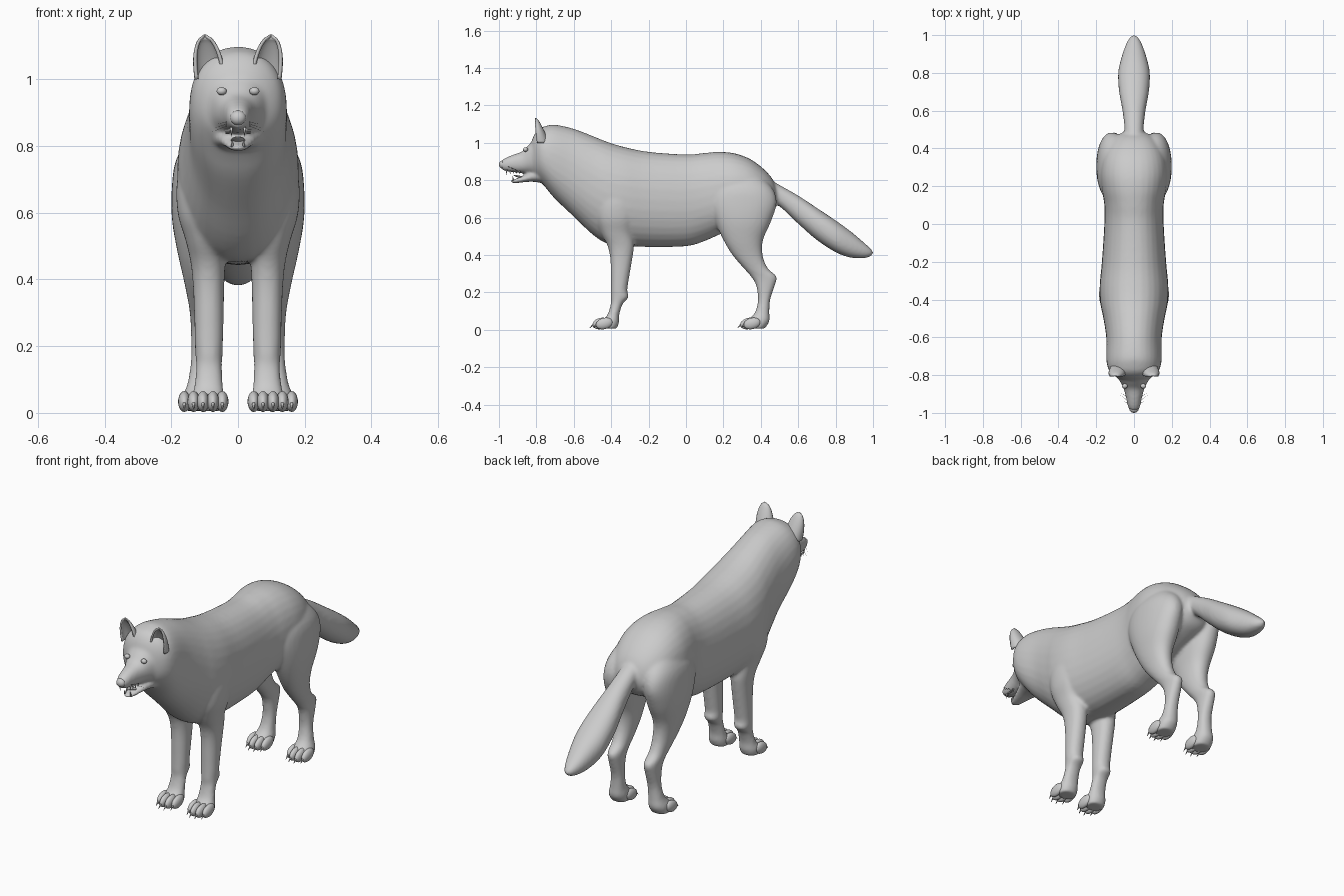
import bpy, bmesh, math
from mathutils import Matrix, Vector

if "Cube" in bpy.data.objects:
    bpy.data.objects.remove(bpy.data.objects["Cube"])

def finish(name, bm, smooth=True):
    bmesh.ops.recalc_face_normals(bm, faces=bm.faces)
    me = bpy.data.meshes.new(name)
    bm.to_mesh(me)
    bm.free()
    for p in me.polygons:
        p.use_smooth = smooth
    ob = bpy.data.objects.new(name, me)
    bpy.context.collection.objects.link(ob)
    return ob

def spline_rows(rows, steps=4):
    """Catmull-Rom interpolation of profile rows."""
    out = []
    for i in range(len(rows) - 1):
        p0, p1 = rows[max(i - 1, 0)], rows[i]
        p2, p3 = rows[i + 1], rows[min(i + 2, len(rows) - 1)]
        for s in range(steps):
            t = s / steps
            out.append([0.5 * (2 * b + (c - a) * t + (2 * a - 5 * b + 4 * c - d) * t * t
                               + (3 * b - a - 3 * c + d) * t ** 3)
                        for a, b, c, d in zip(p0, p1, p2, p3)])
    return out + [list(rows[-1])]

def loft(bm, rows, upright=False, side=1, power=2.2, n=32):
    """Rows: (position, low, high, centre x, half width); upright = stacked along z."""
    rings = []
    for pos, lo, hi, xc, rx in spline_rows(rows):
        ring = []
        for k in range(n):
            a = 2 * math.pi * k / n
            c, s = math.cos(a), math.sin(a)
            x = side * (xc + rx * math.copysign(abs(c) ** (2 / power), c))
            v = (lo + hi) / 2 + (hi - lo) / 2 * math.copysign(abs(s) ** (2 / power), s)
            ring.append(bm.verts.new((x, v, pos) if upright else (x, pos, v)))
        rings.append(ring)
    for r, q in zip(rings, rings[1:]):
        for k in range(n):
            bm.faces.new((r[k], r[(k + 1) % n], q[(k + 1) % n], q[k]))
    bm.faces.new(rings[0])
    bm.faces.new(rings[-1])

def blob(bm, loc, size, rot=0.0):
    bmesh.ops.create_uvsphere(bm, u_segments=20, v_segments=12, radius=1, matrix=Matrix.Translation(loc)
                              @ Matrix.Rotation(rot, 4, 'X') @ Matrix.Diagonal((*size, 1)))

def spike(bm, start, end, r, seg=8):
    a, b = Vector(start), Vector(end)
    m = Matrix.Translation((a + b) / 2) @ (b - a).to_track_quat('Z', 'Y').to_matrix().to_4x4()
    bmesh.ops.create_cone(bm, cap_ends=True, segments=seg, radius1=r, radius2=r * 0.1,
                          depth=(b - a).length, matrix=m)

def centred(rows):
    return [(y, lo, hi, 0, w) for y, lo, hi, w in rows]

# Profiles: y, bottom, top, half width
torso = centred([
    (-.825, .84, 1.01, .065), (-.81, .82, 1.045, .095), (-.785, .80, 1.075, .125),
    (-.75, .76, 1.09, .142), (-.70, .70, 1.097, .147), (-.60, .605, 1.075, .147),
    (-.50, .51, 1.037, .162), (-.42, .46, 1.005, .178), (-.33, .45, .978, .182),
    (-.20, .443, .952, .17), (0, .447, .938, .157), (.10, .475, .946, .157),
    (.18, .51, .952, .17), (.26, .54, .944, .178), (.34, .57, .915, .168),
    (.41, .60, .865, .14), (.46, .63, .81, .10), (.487, .67, .75, .055)])
muzzle = centred([
    (-.78, .82, 1.04, .10), (-.815, .825, 1.015, .085), (-.845, .835, .985, .068),
    (-.875, .838, .955, .054), (-.92, .842, .938, .042), (-.96, .848, .922, .034),
    (-.985, .856, .907, .024)])
jaw = centred([
    (-.77, .785, .87, .08), (-.82, .792, .85, .06), (-.86, .79, .828, .046),
    (-.90, .785, .812, .033), (-.925, .784, .804, .024), (-.937, .788, .80, .014)])
tail = centred([
    (.42, .70, .82, .05), (.50, .66, .775, .05), (.60, .567, .718, .061),
    (.70, .48, .652, .079), (.80, .415, .585, .084), (.88, .386, .527, .067),
    (.95, .383, .468, .043), (.985, .392, .437, .024), (1.0, .405, .42, .008)])
# Legs: z, front y, back y, centre x, half width
front_leg = [
    (.80, -.43, -.29, .09, .06), (.70, -.48, -.26, .105, .077), (.60, -.48, -.265, .107, .074),
    (.52, -.455, -.285, .096, .062), (.45, -.42, -.278, .09, .052), (.38, -.405, -.287, .088, .047),
    (.28, -.402, -.304, .087, .044), (.21, -.402, -.314, .087, .042), (.175, -.403, -.306, .087, .041),
    (.14, -.402, -.338, .087, .039), (.08, -.42, -.357, .088, .043), (.04, -.455, -.358, .09, .051),
    (.006, -.45, -.37, .09, .046)]
hind_leg = [
    (.84, .20, .38, .08, .06), (.76, .14, .46, .105, .08), (.68, .125, .485, .117, .081),
    (.58, .155, .455, .12, .078), (.48, .20, .412, .119, .062), (.40, .248, .41, .113, .05),
    (.33, .308, .437, .108, .041), (.285, .347, .485, .106, .037), (.24, .374, .476, .106, .035),
    (.16, .385, .45, .107, .034), (.09, .367, .446, .112, .039), (.045, .325, .446, .117, .05),
    (.006, .33, .42, .118, .046)]

# Body skin: everything fused and smoothed
bm = bmesh.new()
for part in (torso, muzzle, jaw, tail):
    loft(bm, part)
for side in (-1, 1):
    loft(bm, front_leg, True, side)
    loft(bm, hind_leg, True, side)
body = finish("body", bm)
m = body.modifiers.new("fuse", 'REMESH')
m.mode, m.voxel_size, m.use_smooth_shade = 'VOXEL', .008, True
m = body.modifiers.new("soften", 'SMOOTH')
m.factor, m.iterations = .5, 10

# Paws: four toes and claws each
toes, claws = bmesh.new(), bmesh.new()
for side in (-1, 1):
    for cx, cy in ((.09, -.455), (.118, .335)):
        for off, fwd in ((-.043, .018), (-.015, 0), (.015, 0), (.043, .018)):
            x, y = side * (cx + off), cy + fwd
            blob(toes, (x, y, .034), (.0185, .046, .03), .25)
            spike(claws, (x, y - .034, .034), (x, y - .06, .01), .007)
finish("toes", toes)
finish("claws", claws)

# Ears: cupped shells opening forward
bm = bmesh.new()
for side in (-1, 1):
    grid = []
    for i in range(13):
        t = i / 12
        w = .042 * (1 - t ** 2.6) ** .6 + .001
        row = []
        for k in range(17):
            a = math.radians(-115 + 230 * k / 16)
            row.append(bm.verts.new((side * (.083 + .016 * t + w * math.sin(a)),
                                     -.778 - .026 * t + w * .95 * math.cos(a) * (1 - .5 * t),
                                     1.0 + .13 * t)))
        grid.append(row)
    for r, q in zip(grid, grid[1:]):
        for k in range(16):
            bm.faces.new((r[k], r[k + 1], q[k + 1], q[k]))
ears = finish("ears", bm)
m = ears.modifiers.new("thickness", 'SOLIDIFY')
m.thickness, m.offset = .009, 0

# Eyes, nose and tongue
bm = bmesh.new()
for side in (-1, 1):
    blob(bm, (side * .049, -.858, .964), (.015, .013, .012))
finish("eyes", bm)
bm = bmesh.new()
blob(bm, (0, -.98, .884), (.024, .02, .022))
finish("nose", bm)
bm = bmesh.new()
blob(bm, (0, -.88, .816), (.022, .045, .006), -.25)
finish("tongue", bm)

# Teeth and whiskers
teeth, whiskers = bmesh.new(), bmesh.new()
for side in (-1, 1):
    spike(teeth, (side * .02, -.96, .856), (side * .019, -.958, .828), .005)
    spike(teeth, (side * .017, -.922, .798), (side * .017, -.927, .822), .005)
    for i in range(4):
        spike(teeth, (side * (.027 + .003 * i), -.94 + .017 * i, .85),
              (side * (.027 + .003 * i), -.94 + .017 * i, .834), .004)
    for i in range(3):
        spike(whiskers, (side * .034, -.95 + .016 * i, .872 - .006 * i),
              (side * (.065 + .007 * i), -.93 + .022 * i, .865 - .012 * i), .001, 5)
finish("teeth", teeth)
finish("whiskers", whiskers)
